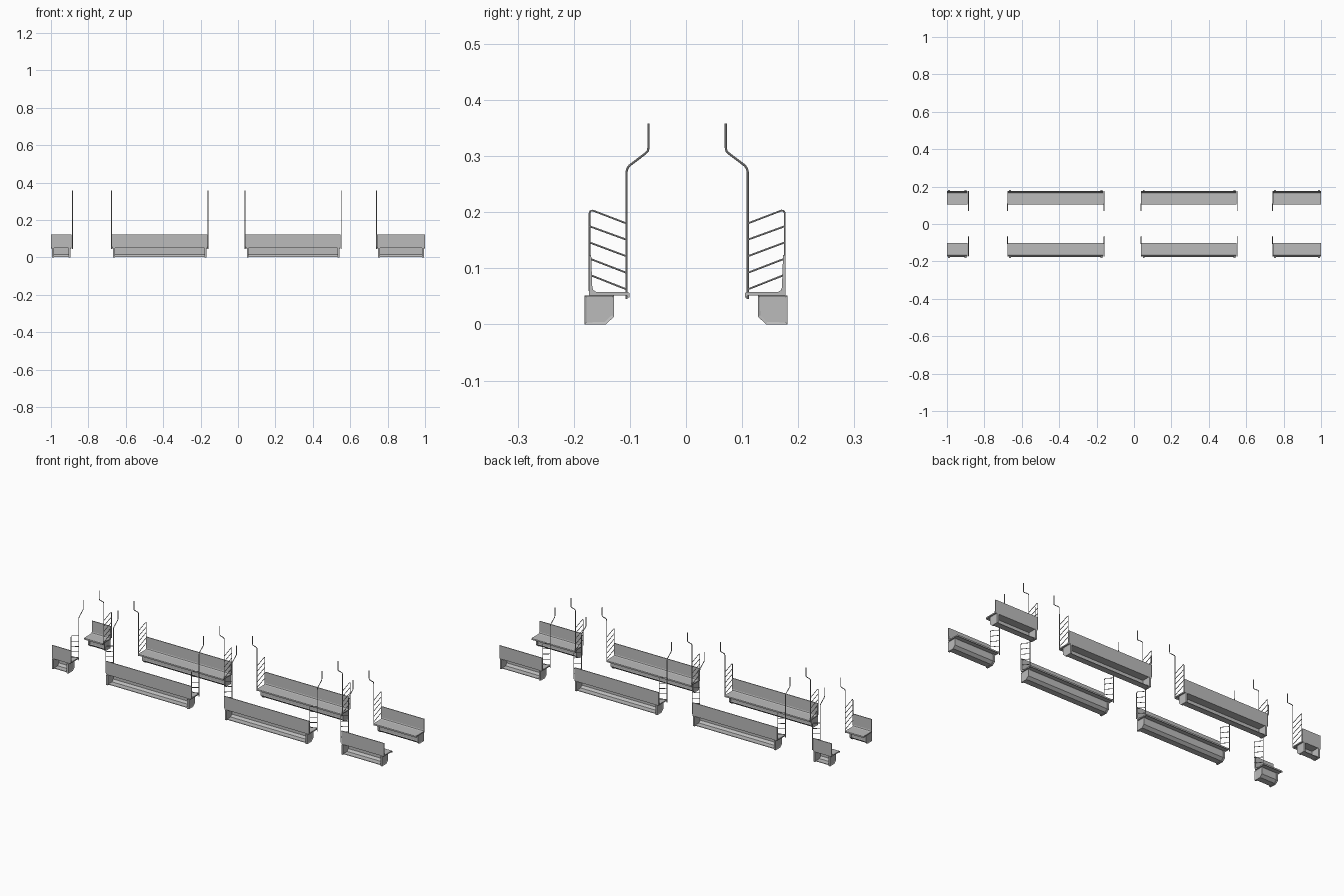
import bpy, bmesh

cube = bpy.data.objects.get("Cube")
if cube:
    bpy.data.objects.remove(cube, do_unlink=True)


def make_material(name, rgb):
    mat = bpy.data.materials.new(name)
    mat.use_nodes = True
    mat.diffuse_color = (*rgb, 1)
    mat.node_tree.nodes["Principled BSDF"].inputs["Base Color"].default_value = (*rgb, 1)
    return mat


GREY = make_material("neutral grey", (0.5, 0.5, 0.5))
SHIFT = 0.002  # seats and rails sit slightly off the base centre line


def prism(name, profile, x0, x1, side, shift=0.0, panel=None):
    """Extrude a (depth, height) profile along x; panel picks faces to recess."""
    bm = bmesh.new()
    ring = [bm.verts.new((x0, side * y + shift, z)) for y, z in profile]
    face = bm.faces.new(ring)
    moved = bmesh.ops.extrude_face_region(bm, geom=[face])["geom"]
    verts = [v for v in moved if isinstance(v, bmesh.types.BMVert)]
    bmesh.ops.translate(bm, verts=verts, vec=(x1 - x0, 0, 0))
    bmesh.ops.recalc_face_normals(bm, faces=bm.faces)
    if panel:
        bm.normal_update()
        chosen = [f for f in bm.faces if panel(f)]
        bmesh.ops.inset_region(bm, faces=chosen, thickness=0.005, depth=-0.002)
    mesh = bpy.data.meshes.new(name)
    bm.to_mesh(mesh)
    bm.free()
    mesh.materials.append(GREY)
    obj = bpy.data.objects.new(name, mesh)
    bpy.context.collection.objects.link(obj)
    return obj


def tubes(name, paths, x, side, radius):
    """Round bars following (depth, height) paths in one upright plane."""
    curve = bpy.data.curves.new(name, "CURVE")
    curve.dimensions = "3D"
    curve.bevel_depth = radius
    curve.bevel_resolution = 2
    curve.use_fill_caps = True
    for path in paths:
        spline = curve.splines.new("POLY")
        spline.points.add(len(path) - 1)
        for point, (y, z) in zip(spline.points, path):
            point.co = (x, side * y + SHIFT, z, 1)
    curve.materials.append(GREY)
    obj = bpy.data.objects.new(name, curve)
    bpy.context.collection.objects.link(obj)
    bpy.ops.object.select_all(action="DESELECT")
    obj.select_set(True)
    bpy.context.view_layer.objects.active = obj
    bpy.ops.object.convert(target="MESH")
    bpy.ops.object.shade_smooth_by_angle()


# L-shaped seat and backrest, with a rounded inner corner and a front lip
SEAT = [(0.175, 0.052), (0.175, 0.124), (0.171, 0.124), (0.169, 0.066),
        (0.167, 0.061), (0.162, 0.058), (0.106, 0.058), (0.103, 0.056),
        (0.103, 0.048), (0.106, 0.048), (0.108, 0.052)]
# Thin base trough, open at the back
TROUGH = [(0.130, 0.052), (0.130, 0.015), (0.144, 0.002), (0.176, 0.002),
          (0.176, 0.005), (0.145, 0.005), (0.134, 0.016), (0.134, 0.052)]
# Chamfered end plate
END = [(0.128, 0.052), (0.128, 0.014), (0.143, 0.0), (0.181, 0.0), (0.181, 0.052)]
# Upright grab pole, bent inwards near the top
POLE = [(0.108, 0.045), (0.108, 0.272), (0.1065, 0.278), (0.103, 0.283),
        (0.074, 0.305), (0.070, 0.309), (0.069, 0.315), (0.069, 0.358)]
# Outer post running into the sloped top rail
POST = [(0.174, 0.060), (0.174, 0.198), (0.1725, 0.202), (0.168, 0.203), (0.108, 0.180)]


def bench(x0, x1, side, label):
    prism("seat_" + label, SEAT, x0, x1, side, SHIFT)
    a, b = x0 + 0.006, x1 - 0.006
    prism("base_trough_" + label, TROUGH, a + 0.008, b - 0.008, side,
          panel=lambda f: f.normal.y * side < -0.99
          and abs(f.calc_center_median().y) < 0.131)
    prism("base_end_right_" + label, END, a, a + 0.01, side,
          panel=lambda f: f.normal.x < -0.9)
    prism("base_end_left_" + label, END, b - 0.01, b, side,
          panel=lambda f: f.normal.x > 0.9)


def rail(x, side, label):
    tubes("grab_pole_" + label, [POLE], x, side, 0.002)
    rungs = [[(0.174, 0.175 - i * 0.0288), (0.108, 0.151 - i * 0.0295)] for i in range(4)]
    tubes("side_rail_" + label, [POST] + rungs, x, side, 0.0016)


BENCHES = [(-1.0, -0.889), (-0.673, -0.163), (0.041, 0.549), (0.743, 1.0)]
RAILS = [-0.885, -0.676, -0.160, 0.038, 0.552, 0.740]

for side, row in ((-1, "front"), (1, "back")):
    for i, (x0, x1) in enumerate(BENCHES):
        bench(x0, x1, side, f"{row}_{i + 1}")
    for i, x in enumerate(RAILS):
        rail(x, side, f"{row}_{i + 1}")
